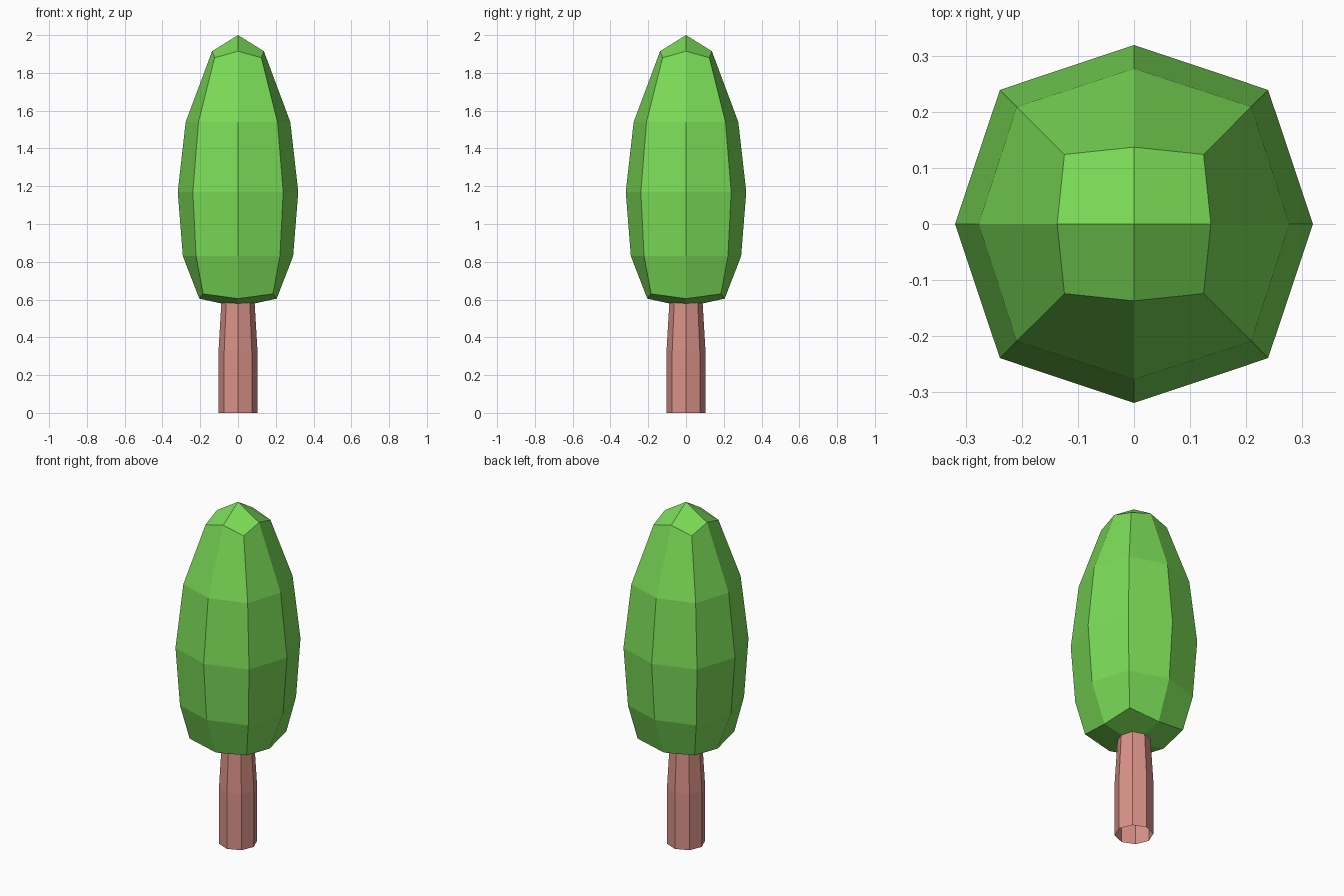
import bpy, bmesh, math

if "Cube" in bpy.data.objects:
    bpy.data.objects.remove(bpy.data.objects["Cube"])


def material(name, rgb):
    mat = bpy.data.materials.new(name)
    mat.diffuse_color = (*rgb, 1.0)
    mat.use_nodes = True
    mat.node_tree.nodes["Principled BSDF"].inputs["Base Color"].default_value = mat.diffuse_color
    return mat


def new_object(name, bm, mat):
    bmesh.ops.recalc_face_normals(bm, faces=bm.faces[:])
    mesh = bpy.data.meshes.new(name)
    bm.to_mesh(mesh)
    bm.free()
    mesh.materials.append(mat)
    obj = bpy.data.objects.new(name, mesh)
    bpy.context.collection.objects.link(obj)
    return obj


def ring(bm, side, side_z, corner, corner_z):
    """Eight points: even ones on the axes, odd ones on the diagonals."""
    verts = []
    for i in range(8):
        a = i * math.pi / 4
        r, z = (corner * math.sqrt(2), corner_z) if i % 2 else (side, side_z)
        verts.append(bm.verts.new((r * math.cos(a), r * math.sin(a), z)))
    return verts


def bridge(bm, rings):
    for low, high in zip(rings, rings[1:]):
        for i in range(8):
            j = (i + 1) % 8
            bm.faces.new((low[i], low[j], high[j], high[i]))


def cap(bm, loop, z):
    """Four kite faces meeting at a centre point."""
    tip = bm.verts.new((0, 0, z))
    for i in range(0, 8, 2):
        bm.faces.new((tip, loop[i], loop[i + 1], loop[(i + 2) % 8]))


green = material("leaf green", (0.195, 0.708, 0.095))
brown = material("bark pink brown", (0.694, 0.287, 0.246))

# Foliage: rounded crown (axis reach, its z, corner reach, its z)
bm = bmesh.new()
levels = [(0.205, 0.605, 0.185, 0.63),
          (0.292, 0.83, 0.222, 0.83),
          (0.319, 1.17, 0.239, 1.17),
          (0.277, 1.54, 0.209, 1.54),
          (0.137, 1.915, 0.124, 1.88)]
rings = [ring(bm, *level) for level in levels]
bridge(bm, rings)
cap(bm, rings[0], 0.56)
cap(bm, rings[-1], 2.0)
new_object("foliage", bm, green)

# Trunk: open octagonal tube, tapering into the crown
bm = bmesh.new()
bridge(bm, [ring(bm, r, z, r * math.sqrt(0.5), z)
            for r, z in ((0.103, 0), (0.103, 0.33), (0.086, 0.62))])
new_object("trunk", bm, brown)
